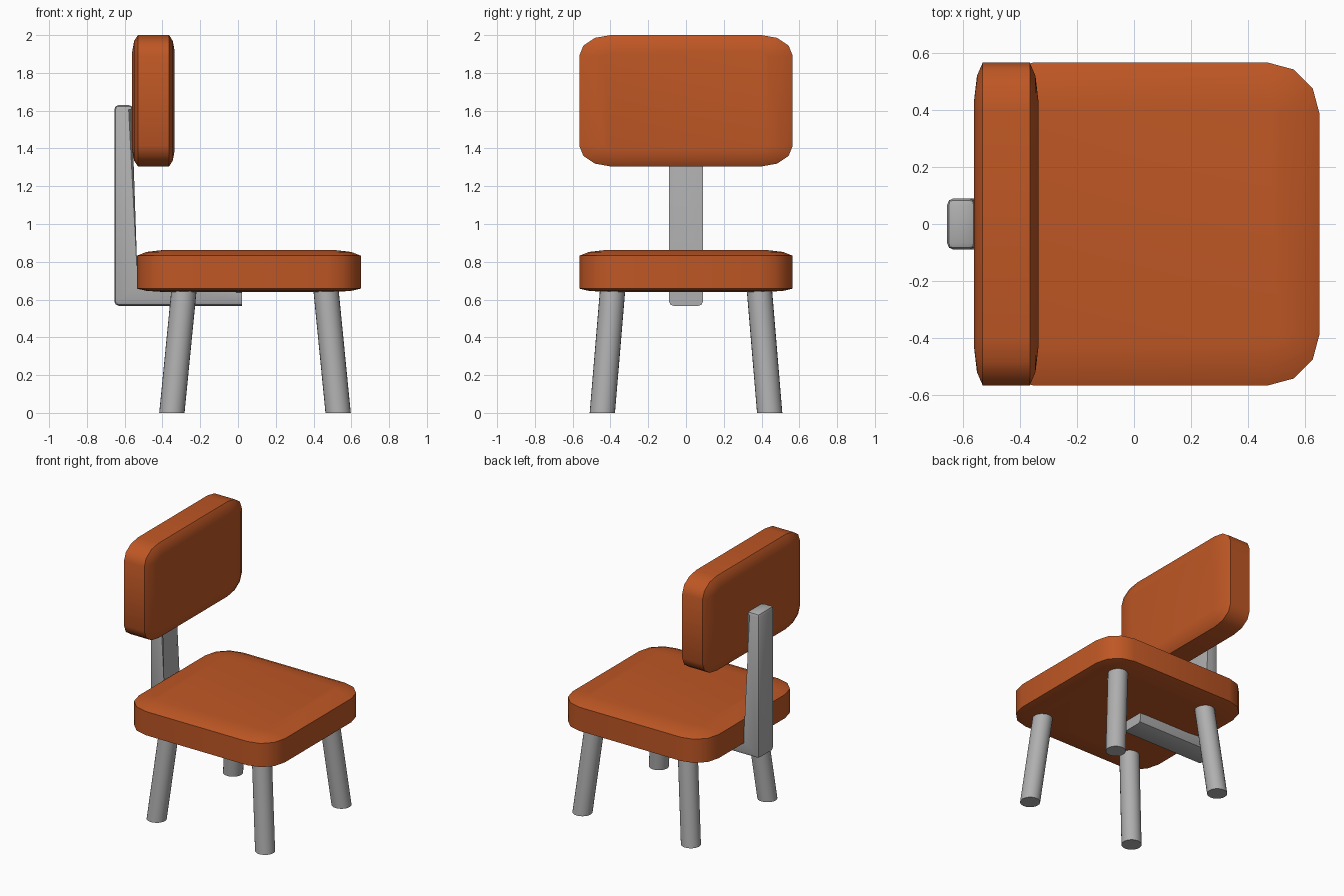
import bpy, bmesh, math
from mathutils import Vector

if "Cube" in bpy.data.objects:
    bpy.data.objects.remove(bpy.data.objects["Cube"])


def material(name, rgb):
    m = bpy.data.materials.new(name)
    m.diffuse_color = (*rgb, 1)
    m.use_nodes = True
    m.node_tree.nodes["Principled BSDF"].inputs["Base Color"].default_value = m.diffuse_color
    return m


ORANGE = material("burnt orange", (0.52, 0.095, 0.018))
GREY = material("light grey", (0.43, 0.43, 0.43))


def finish(bm, name, mat, angle):
    bmesh.ops.recalc_face_normals(bm, faces=bm.faces)
    mesh = bpy.data.meshes.new(name)
    bm.to_mesh(mesh)
    bm.free()
    mesh.materials.append(mat)
    ob = bpy.data.objects.new(name, mesh)
    bpy.context.collection.objects.link(ob)
    bpy.ops.object.select_all(action='DESELECT')
    ob.select_set(True)
    bpy.context.view_layer.objects.active = ob
    bpy.ops.object.shade_smooth_by_angle(angle=math.radians(angle))
    return ob


def loft(bm, rings):
    """Skin a list of closed point rings and cap both ends."""
    vs = [[bm.verts.new(p) for p in ring] for ring in rings]
    n = len(vs[0])
    for a, b in zip(vs, vs[1:]):
        for i in range(n):
            bm.faces.new((a[i], a[(i + 1) % n], b[(i + 1) % n], b[i]))
    bm.faces.new(vs[0][::-1])
    bm.faces.new(vs[-1])


def rounded_rect(a, b, ra, rb, seg=3):
    pts = []
    for q, (sx, sy) in enumerate(((1, 1), (-1, 1), (-1, -1), (1, -1))):
        for i in range(seg + 1):
            t = math.pi / 2 * (q + i / seg)
            pts.append((sx * (a - ra) + ra * math.cos(t),
                        sy * (b - rb) + rb * math.sin(t)))
    return pts


def cushion(name, a, b, ra, rb, layers, place):
    """Rounded pad; each layer is (height, share of the corner radius inset)."""
    bm = bmesh.new()
    rings = []
    for h, f in layers:
        ring = rounded_rect(a - ra * f, b - rb * f, ra * (1 - f), rb * (1 - f))
        rings.append([place(u, v, h) for u, v in ring])
    loft(bm, rings)
    return finish(bm, name, ORANGE, 42)


# Seat
cushion("seat", 0.5925, 0.565, 0.18, 0.18,
        [(0.64, 0.8), (0.646, 0.28), (0.658, 0), (0.832, 0), (0.852, 0.28), (0.863, 0.8)],
        lambda u, v, h: (0.0575 + u, v, h))

# Backrest, the same pad standing upright
cushion("backrest", 0.565, 0.3475, 0.165, 0.11,
        [(-0.56, 0.8), (-0.55, 0.28), (-0.53, 0), (-0.365, 0), (-0.345, 0.28), (-0.335, 0.8)],
        lambda u, v, h: (h, u, 1.6525 + v))

# L-shaped support bar
profile = [(0.02, 0.567), (-0.655, 0.567), (-0.655, 1.63),
           (-0.555, 1.63), (-0.555, 0.66), (0.02, 0.66)]
bm = bmesh.new()
loft(bm, [[(x, y, z) for x, z in profile] for y in (-0.09, 0.09)])
# round every edge except the flat front end and the inner corner
edges = []
for e in bm.edges:
    p, q = (v.co for v in e.verts)
    at_end = p.x > 0.01 and q.x > 0.01
    inner = all(abs(c.x + 0.555) < 0.001 and c.z < 1 for c in (p, q))
    if not at_end and not inner:
        edges.append(e)
bmesh.ops.bevel(bm, geom=edges, offset=0.024, segments=2, profile=0.5, affect='EDGES')
finish(bm, "back_support", GREY, 35)

# Splayed legs with level feet
for fx, side in ((-1, "left"), (1, "right")):
    for fy, end in ((-1, "front"), (1, "back")):
        bm = bmesh.new()
        rings = []
        for z, ox, oy in ((0, 0.44, 0.443), (0.67, 0.374, 0.387)):
            rings.append([(0.09 + fx * ox + 0.067 * math.cos(math.tau * i / 24),
                           fy * oy + 0.067 * math.sin(math.tau * i / 24), z)
                          for i in range(24)])
        loft(bm, rings)
        finish(bm, end + "_" + side + "_leg", GREY, 35)
